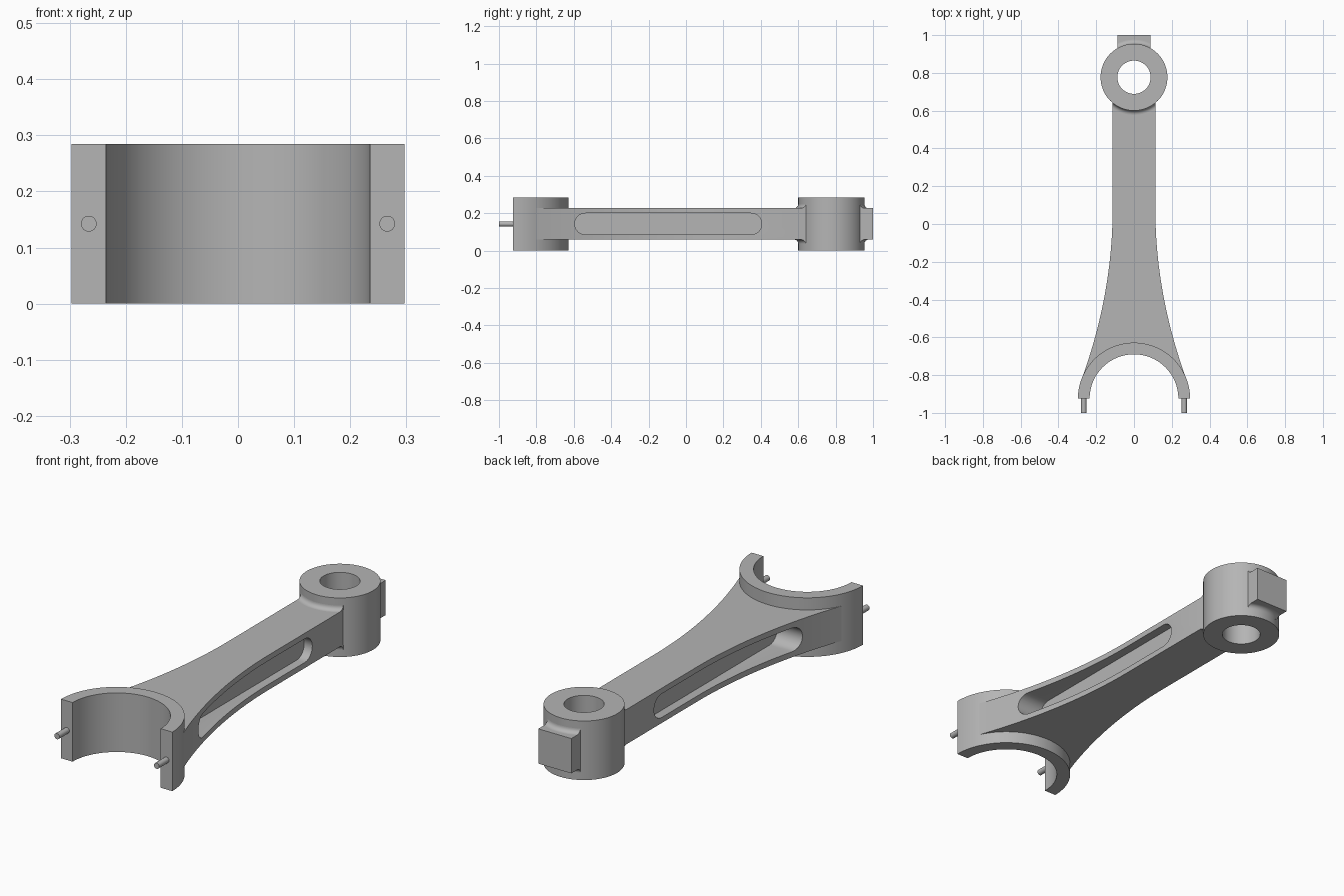
import bpy, bmesh
from math import asin, cos, sin, pi, radians

cube = bpy.data.objects.get("Cube")
if cube:
    bpy.data.objects.remove(cube, do_unlink=True)

# Main dimensions
HEIGHT = 0.285
MID = HEIGHT / 2
BIG_Y, BIG_OUT, BIG_IN = -0.925, 0.297, 0.235
SMALL_Y, SMALL_OUT, SMALL_IN = 0.777, 0.177, 0.088
BEAM_HALF_Z, BEAM_W, TAB_W = 0.084, 0.113, 0.088
WEB, FILLET = 0.07, 0.022

steel = bpy.data.materials.new("grey steel")
steel.use_nodes = True
colour = (0.46, 0.46, 0.46, 1)
steel.diffuse_color = colour
steel.node_tree.nodes["Principled BSDF"].inputs["Base Color"].default_value = colour


def finish(name, bm):
    bmesh.ops.remove_doubles(bm, verts=bm.verts, dist=1e-5)
    bmesh.ops.recalc_face_normals(bm, faces=bm.faces)
    mesh = bpy.data.meshes.new(name)
    bm.to_mesh(mesh)
    bm.free()
    mesh.materials.append(steel)
    obj = bpy.data.objects.new(name, mesh)
    bpy.context.collection.objects.link(obj)
    return obj


def activate(obj):
    bpy.ops.object.select_all(action="DESELECT")
    obj.select_set(True)
    bpy.context.view_layer.objects.active = obj


def smooth(obj):
    activate(obj)
    bpy.ops.object.shade_smooth_by_angle(angle=radians(30))


def prism(name, points, offset):
    """Extrude a closed 3D outline along an offset."""
    bm = bmesh.new()
    face = bm.faces.new([bm.verts.new(p) for p in points])
    new = bmesh.ops.extrude_face_region(bm, geom=[face])["geom"]
    verts = [v for v in new if isinstance(v, bmesh.types.BMVert)]
    bmesh.ops.translate(bm, verts=verts, vec=offset)
    return finish(name, bm)


def sweep(name, profile, y, middle, half_angle, steps):
    """Turn a closed (radius, z) profile about a vertical axis."""
    bm = bmesh.new()
    rings = []
    for i in range(steps + 1):
        ring = []
        for r, z in profile:
            a = middle + half_angle(r) * (2 * i / steps - 1)
            ring.append(bm.verts.new((r * cos(a), y + r * sin(a), z)))
        rings.append(ring)
    n = len(profile)
    for a, b in zip(rings, rings[1:]):
        for j in range(n):
            k = (j + 1) % n
            bm.faces.new((a[j], a[k], b[k], b[j]))
    if half_angle(profile[0][0]) < pi - 0.001:
        bm.faces.new(rings[0])
        bm.faces.new(rings[-1])
    obj = finish(name, bm)
    smooth(obj)
    return obj


def wall(inner, outer):
    return [(inner, 0), (outer, 0), (outer, HEIGHT), (inner, HEIGHT)]


# Half-round big end and bored small end
sweep("big_end", wall(BIG_IN, BIG_OUT), BIG_Y, pi / 2, lambda r: pi / 2, 64)
sweep("small_end", wall(SMALL_IN, SMALL_OUT), SMALL_Y, 0, lambda r: pi, 96)

# Flared beam: one flank, concave ends hidden inside both rings
flare_start, flare_end = 0.08, -0.80
flank = [(BEAM_W, 0.64)]
for i in range(25):
    y = flare_start + (flare_end - flare_start) * i / 24
    flank.append((BEAM_W + 0.202 * (y - flare_start) ** 2, y))
big_arc = [(0.28 * cos(radians(a)), BIG_Y + 0.28 * sin(radians(a)))
           for a in range(26, 155, 4)]
small_arc = [(0.15 * cos(radians(a)), SMALL_Y + 0.15 * sin(radians(a)))
             for a in range(225, 316, 6)]
outline = flank + big_arc + [(-x, y) for x, y in reversed(flank)] + small_arc
z0 = MID - BEAM_HALF_Z
beam = prism("beam", [(x, y, z0) for x, y in outline], (0, 0, 2 * BEAM_HALF_Z))

# Rounded pockets cut into both flanks, leaving a central web
slot_r, slot_front, slot_back = 0.057, -0.595, 0.405
slot = []
for centre, start in ((slot_back - slot_r, -90), (slot_front + slot_r, 90)):
    for i in range(17):
        a = radians(start + 180 * i / 16)
        slot.append((centre + slot_r * cos(a), MID + slot_r * sin(a)))
for side in (1, -1):
    cutter = prism("pocket_cutter", [(side * WEB, y, z) for y, z in slot],
                   (side * 0.3, 0, 0))
    cutter.hide_render = True
    activate(beam)
    mod = beam.modifiers.new("pocket", "BOOLEAN")
    mod.operation = "DIFFERENCE"
    mod.solver = "EXACT"
    mod.object = cutter
    bpy.ops.object.modifier_apply(modifier=mod.name)
    bpy.data.objects.remove(cutter, do_unlink=True)
smooth(beam)

# Tab behind the small end
tab_y = SMALL_Y + 0.12
prism("back_tab", [(-TAB_W, tab_y, z0), (TAB_W, tab_y, z0),
                   (TAB_W, 1, z0), (-TAB_W, 1, z0)], (0, 0, 2 * BEAM_HALF_Z))

# Concave fillets where the beam and tab meet the small end
for part, width, middle in (("beam", BEAM_W, -pi / 2), ("tab", TAB_W, pi / 2)):
    for level, sign in (("upper", 1), ("lower", -1)):
        base = MID + sign * BEAM_HALF_Z
        profile = [(SMALL_OUT - 0.01, base)]
        for i in range(9):
            a = pi / 2 * i / 8
            profile.append((SMALL_OUT + FILLET * (1 - sin(a)),
                            base + sign * FILLET * (1 - cos(a))))
        profile.append((SMALL_OUT - 0.01, base + sign * FILLET))
        sweep(f"{level}_{part}_fillet", profile, SMALL_Y, middle,
              lambda r: asin(width / r), 20)

# Dowel pins on the big end faces
for name, x in (("left_pin", 0.266), ("right_pin", -0.266)):
    circle = [(x + 0.014 * cos(2 * pi * i / 24), -1, MID + 0.014 * sin(2 * pi * i / 24))
              for i in range(24)]
    smooth(prism(name, circle, (0, 0.09, 0)))
